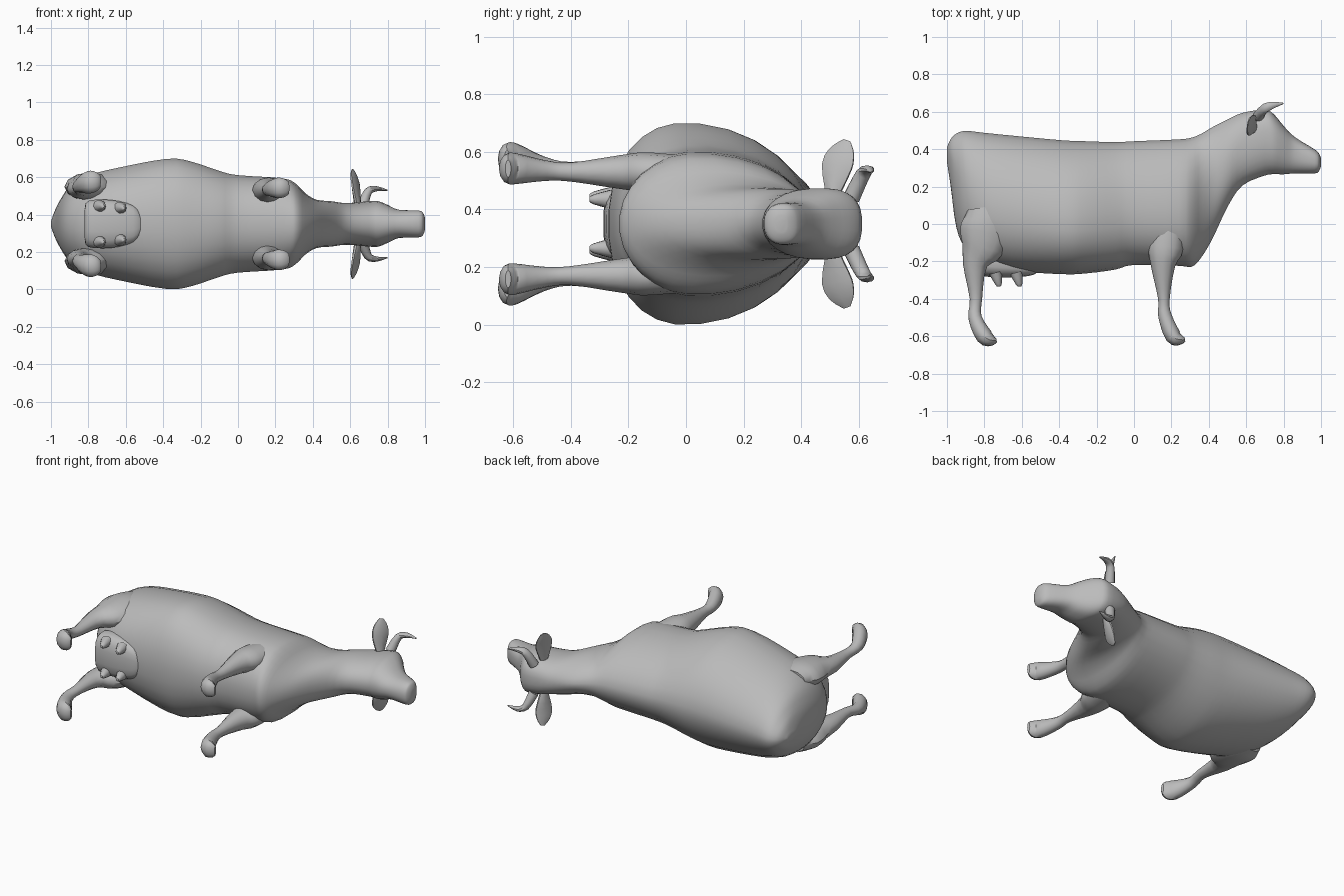
import bpy, bmesh, math
from mathutils import Vector

MID = 0.35  # height of the animal's symmetry plane (it lies on its side)

hide = bpy.data.materials.new("grey_hide")
hide.diffuse_color = (0.5, 0.5, 0.5, 1)


def spline(rows, steps):
    """Smoothly interpolate rows of numbers."""
    out = []
    for i in range(len(rows) - 1):
        a, b = rows[max(i - 1, 0)], rows[i]
        c, d = rows[i + 1], rows[min(i + 2, len(rows) - 1)]
        for k in range(steps):
            t = k / steps
            out.append([0.5 * (2 * q + (r - p) * t + (2 * p - 5 * q + 4 * r - s) * t * t
                               + (3 * q - p - 3 * r + s) * t ** 3)
                        for p, q, r, s in zip(a, b, c, d)])
    out.append(list(rows[-1]))
    return out


def skin(name, rings):
    """Join rings of points into a closed surface."""
    bm = bmesh.new()
    loops = [[bm.verts.new(p) for p in ring] for ring in rings]
    n = len(loops[0])
    for a, b in zip(loops, loops[1:]):
        for i in range(n):
            bm.faces.new((a[i], a[(i + 1) % n], b[(i + 1) % n], b[i]))
    bm.faces.new(loops[0])
    bm.faces.new(loops[-1])
    bmesh.ops.recalc_face_normals(bm, faces=bm.faces)
    mesh = bpy.data.meshes.new(name)
    bm.to_mesh(mesh)
    bm.free()
    ob = bpy.data.objects.new(name, mesh)
    bpy.context.collection.objects.link(ob)
    mesh.materials.append(hide)
    bpy.ops.object.select_all(action='DESELECT')
    ob.select_set(True)
    bpy.context.view_layer.objects.active = ob
    bpy.ops.object.shade_smooth_by_angle(angle=math.radians(40))
    return ob


def back_taper(x):
    """Pinched along the spine, squared off over the forehead."""
    t = min(max((x - 0.42) / 0.2, 0), 1)
    return 1.12 * (1 - t) + 0.75 * t


def trunk(name, rows, top, bottom, steps=3, sides=28):
    """Rows: x, bottom y, top y, half width, y of the widest point."""
    rings = []
    for x, lo, hi, w, ym in spline(rows, steps):
        ring = []
        for i in range(sides):
            a = 2 * math.pi * (i + 0.5) / sides
            c, s = math.cos(a), math.sin(a)
            e = top(x) if s > 0 else bottom
            y = ym + math.copysign(abs(s) ** min(e, 1), s) * ((hi - ym) if s > 0 else (ym - lo))
            ring.append((x, y, MID + w * math.copysign(abs(c) ** e, c)))
        rings.append(ring)
    return skin(name, rings)


def limb(name, rows, side, steps=3, sides=12, ref=(0, 0, 1)):
    """Rows: x, y, distance from mid plane, radius across, radius along ref."""
    pts = spline(rows, steps)
    cs = [Vector((p[0], p[1], MID + side * p[2])) for p in pts]
    rings = []
    for i, p in enumerate(pts):
        t = (cs[min(i + 1, len(cs) - 1)] - cs[max(i - 1, 0)]).normalized()
        u = t.cross(Vector(ref)).normalized()
        v = u.cross(t)
        rings.append([cs[i] + u * p[3] * math.cos(a) + v * p[4] * math.sin(a)
                      for a in (2 * math.pi * k / sides for k in range(sides))])
    return skin(name, rings)


# Body, neck and head in one skin, from rump to muzzle
trunk("body_and_head", [
    (-1.0, 0.33, 0.41, 0.015, 0.37),
    (-0.98, 0.20, 0.455, 0.07, 0.35),
    (-0.95, -0.02, 0.485, 0.13, 0.25),
    (-0.90, -0.13, 0.50, 0.20, 0.15),
    (-0.80, -0.20, 0.49, 0.26, 0.08),
    (-0.65, -0.25, 0.475, 0.30, 0.05),
    (-0.38, -0.27, 0.45, 0.35, 0.0),
    (-0.25, -0.265, 0.445, 0.335, 0.0),
    (-0.10, -0.245, 0.44, 0.285, 0.02),
    (0.0, -0.22, 0.445, 0.262, 0.04),
    (0.24, -0.225, 0.455, 0.245, 0.04),
    (0.31, -0.23, 0.465, 0.215, 0.06),
    (0.36, -0.18, 0.485, 0.165, 0.12),
    (0.42, -0.08, 0.52, 0.13, 0.22),
    (0.50, 0.09, 0.56, 0.122, 0.32),
    (0.58, 0.205, 0.595, 0.112, 0.41),
    (0.70, 0.258, 0.612, 0.122, 0.47),
    (0.75, 0.265, 0.585, 0.122, 0.45),
    (0.80, 0.265, 0.525, 0.102, 0.42),
    (0.86, 0.27, 0.465, 0.076, 0.37),
    (0.965, 0.27, 0.40, 0.072, 0.335),
    (0.99, 0.285, 0.375, 0.058, 0.33),
    (1.0, 0.31, 0.35, 0.03, 0.33)], back_taper, 0.92)

# Udder
trunk("udder", [
    (-0.82, -0.25, -0.17, 0.08, -0.20),
    (-0.80, -0.28, -0.16, 0.125, -0.20),
    (-0.68, -0.288, -0.17, 0.13, -0.21),
    (-0.56, -0.278, -0.20, 0.10, -0.23),
    (-0.52, -0.262, -0.22, 0.05, -0.24)], lambda x: 0.8, 0.7, sides=16)

for side, label in ((1, "upper"), (-1, "lower")):
    # Legs, from thigh or shoulder to hoof
    limb("hind_leg_" + label, [
        (-0.80, 0.09, 0.20, 0.09, 0.06),
        (-0.79, 0.0, 0.20, 0.135, 0.075),
        (-0.81, -0.12, 0.195, 0.118, 0.068),
        (-0.85, -0.22, 0.187, 0.065, 0.05),
        (-0.845, -0.40, 0.185, 0.033, 0.03),
        (-0.85, -0.50, 0.20, 0.036, 0.035),
        (-0.80, -0.60, 0.222, 0.045, 0.06),
        (-0.758, -0.622, 0.225, 0.03, 0.052),
        (-0.735, -0.622, 0.225, 0.01, 0.03)], side)
    limb("front_leg_" + label, [
        (0.20, 0.10, 0.175, 0.075, 0.05),
        (0.17, -0.12, 0.18, 0.095, 0.068),
        (0.155, -0.22, 0.18, 0.066, 0.06),
        (0.16, -0.40, 0.18, 0.031, 0.033),
        (0.165, -0.49, 0.185, 0.036, 0.036),
        (0.21, -0.60, 0.192, 0.043, 0.055),
        (0.25, -0.618, 0.192, 0.028, 0.048),
        (0.273, -0.618, 0.192, 0.01, 0.03)], side)
    # Horns curve outward, then forward
    limb("horn_" + label, [
        (0.665, 0.575, 0.09, 0.03, 0.03),
        (0.695, 0.615, 0.172, 0.022, 0.026),
        (0.74, 0.635, 0.188, 0.014, 0.02),
        (0.80, 0.645, 0.18, 0.003, 0.003)], side, sides=10, ref=(0, 1, 0))
    # Leaf shaped ears
    limb("ear_" + label, [
        (0.64, 0.51, 0.10, 0.018, 0.025),
        (0.63, 0.525, 0.20, 0.014, 0.058),
        (0.622, 0.545, 0.255, 0.01, 0.046),
        (0.615, 0.56, 0.29, 0.003, 0.014)], side, sides=10, ref=(0.35, 1, 0))
    # Teats
    for x, d in ((-0.73, 0.095), (-0.62, 0.085)):
        limb("teat_" + label, [
            (x - 0.01, -0.26, d, 0.035, 0.035),
            (x + 0.006, -0.32, d, 0.018, 0.018),
            (x + 0.008, -0.335, d, 0.008, 0.008)], side, steps=2, sides=10)
